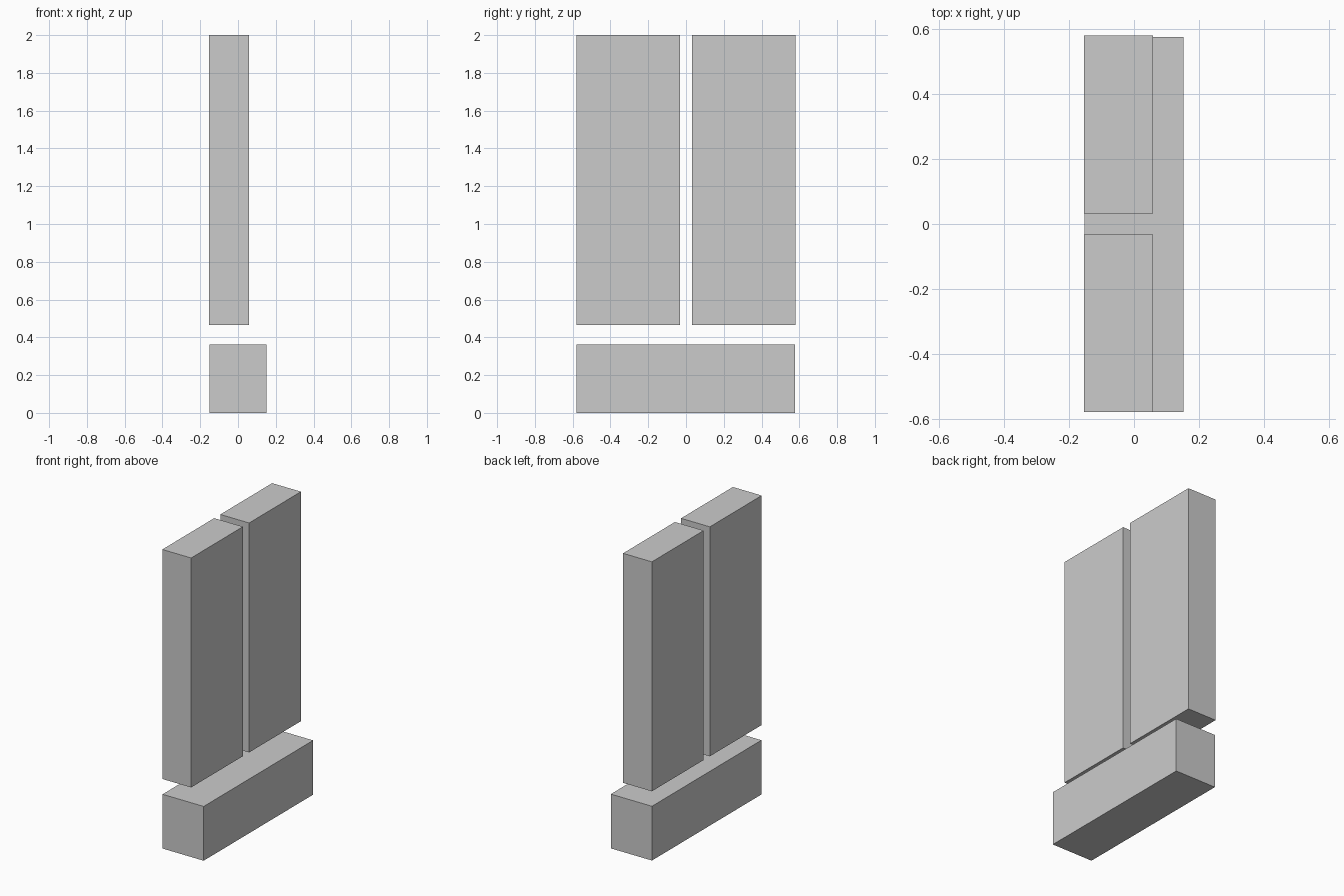
import bpy

if "Cube" in bpy.data.objects:
    bpy.data.objects.remove(bpy.data.objects["Cube"])


def box(name, lo, hi):
    """Axis-aligned block between two opposite corners."""
    centre = [(a + b) / 2 for a, b in zip(lo, hi)]
    bpy.ops.mesh.primitive_cube_add(size=1, location=centre)
    obj = bpy.context.object
    obj.name = name
    obj.scale = [b - a for a, b in zip(lo, hi)]
    bpy.ops.object.transform_apply(location=False, rotation=False, scale=True)
    return obj


# Low base block
box("base_block", (-0.152, -0.58, 0), (0.152, 0.577, 0.363))

# Two upright slabs, flush with the back of the base and floating above it
for name, y0, y1 in (("front_slab", -0.58, -0.032), ("rear_slab", 0.033, 0.581)):
    box(name, (-0.154, y0, 0.465), (0.059, y1, 2.0))
